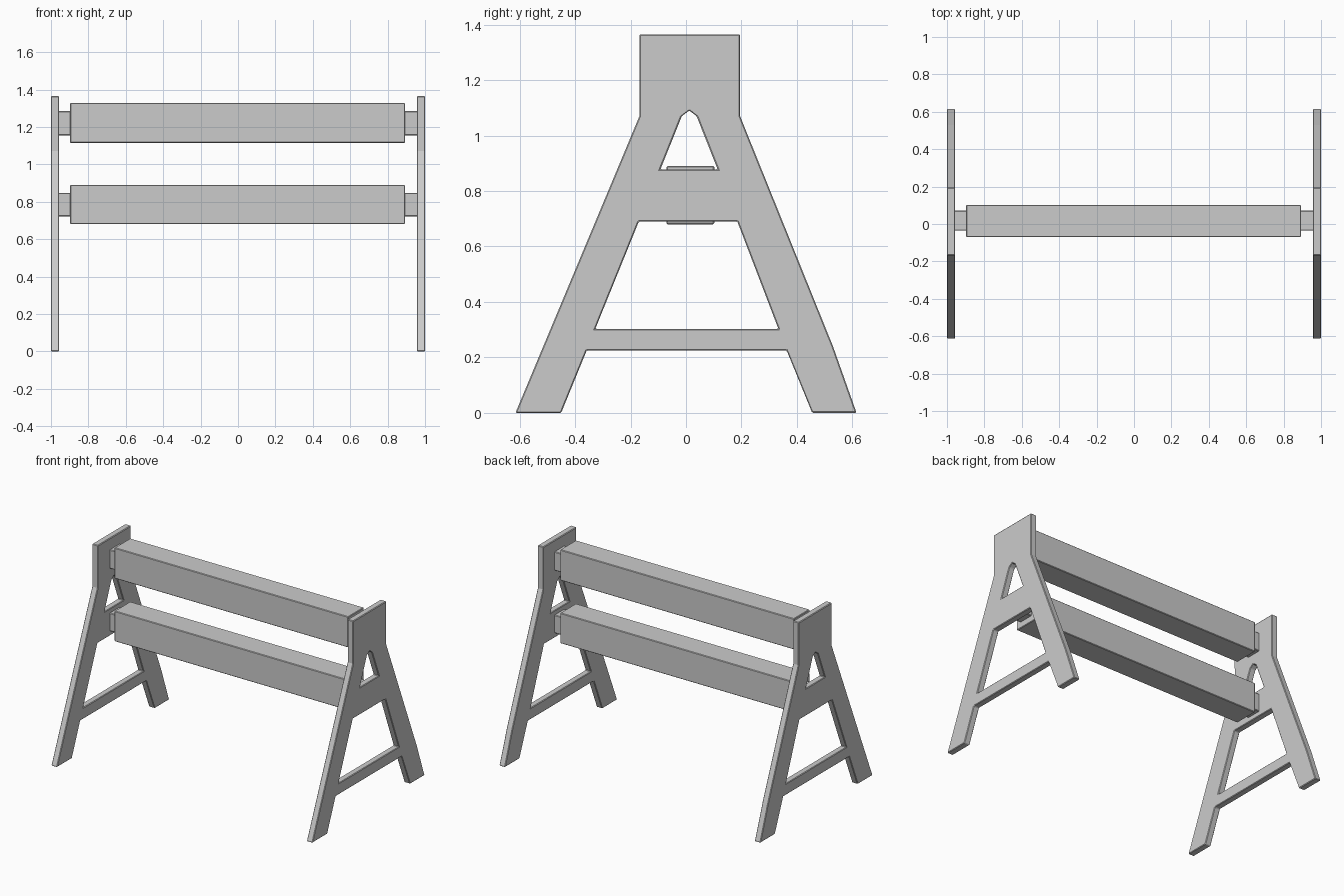
import bpy, bmesh
from mathutils import Vector

if "Cube" in bpy.data.objects:
    bpy.data.objects.remove(bpy.data.objects["Cube"])


def finish(bm, name, bevel):
    bmesh.ops.recalc_face_normals(bm, faces=bm.faces)
    mesh = bpy.data.meshes.new(name)
    bm.to_mesh(mesh)
    bm.free()
    obj = bpy.data.objects.new(name, mesh)
    bpy.context.collection.objects.link(obj)
    mod = obj.modifiers.new("soft_edges", "BEVEL")
    mod.width = bevel
    mod.segments = 1
    mod.limit_method = "ANGLE"
    return obj


def panel(name, x0, x1, loops):
    """Extrude closed (y, z) loops along x; inner loops become holes."""
    bm = bmesh.new()
    edges = []
    for loop in loops:
        vs = [bm.verts.new((x0, y, z)) for y, z in loop]
        edges += [bm.edges.new((vs[i - 1], vs[i])) for i in range(len(vs))]
    bmesh.ops.triangle_fill(bm, edges=edges, use_beauty=True, normal=(1, 0, 0))
    ext = bmesh.ops.extrude_face_region(bm, geom=bm.faces[:])
    moved = [g for g in ext["geom"] if isinstance(g, bmesh.types.BMVert)]
    bmesh.ops.translate(bm, verts=moved, vec=(x1 - x0, 0, 0))
    return finish(bm, name, 0.004)


def box(name, lo, hi, bevel=0.004):
    lo, hi = Vector(lo), Vector(hi)
    bm = bmesh.new()
    bmesh.ops.create_cube(bm, size=1)
    bmesh.ops.scale(bm, verts=bm.verts, vec=hi - lo)
    bmesh.ops.translate(bm, verts=bm.verts, vec=(lo + hi) / 2)
    return finish(bm, name, bevel)


# A-frame outline with its two openings
outline = [(-0.615, 0), (-0.168, 1.07), (-0.168, 1.365), (0.195, 1.365),
           (0.195, 1.07), (0.53, 0.24), (0.615, 0), (0.455, 0),
           (0.363, 0.225), (-0.358, 0.225), (-0.45, 0)]
lower_opening = [(-0.327, 0.303), (0.333, 0.303), (0.185, 0.69), (-0.17, 0.69)]
upper_opening = [(-0.092, 0.878), (0.114, 0.878), (0.038, 1.07),
                 (0.012, 1.09), (-0.015, 1.07)]

for side, x0, x1 in (("left", -1.0, -0.956), ("right", 0.956, 1.0)):
    panel(side + "_frame", x0, x1, [outline, lower_opening, upper_opening])

# Crossbeams with narrower tenons at both ends
for level, z0, z1, t0, t1 in (("upper", 1.115, 1.328, 1.155, 1.285),
                              ("lower", 0.68, 0.89, 0.722, 0.847)):
    box(level + "_beam", (-0.898, -0.07, z0), (0.893, 0.102, z1))
    box(level + "_left_tenon", (-0.97, -0.036, t0), (-0.88, 0.072, t1))
    box(level + "_right_tenon", (0.88, -0.036, t0), (0.97, 0.072, t1))
